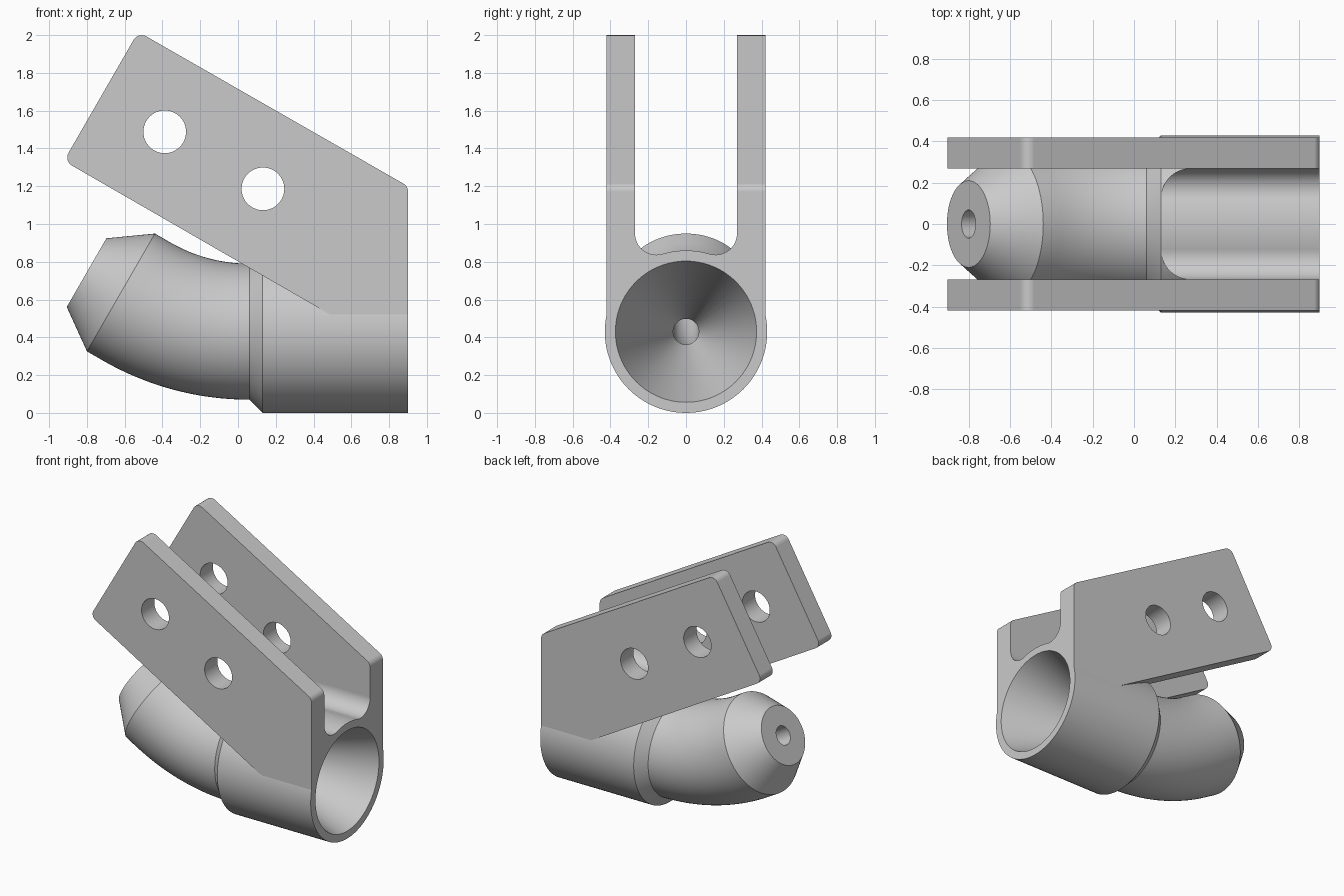
import bpy, bmesh, math
from mathutils import Vector

cube = bpy.data.objects.get("Cube")
if cube:
    bpy.data.objects.remove(cube)

GREY = (0.59, 0.59, 0.59, 1)
grey = bpy.data.materials.new("plain grey")
grey.use_nodes = True
grey.diffuse_color = GREY
grey.node_tree.nodes["Principled BSDF"].inputs["Base Color"].default_value = GREY

SEG = 96
R = 0.43            # sleeve radius, also its axis height
INNER, OUTER = 0.27, 0.42   # plate faces


def finish(name, bm):
    bmesh.ops.recalc_face_normals(bm, faces=bm.faces)
    mesh = bpy.data.meshes.new(name)
    bm.to_mesh(mesh)
    bm.free()
    mesh.materials.append(grey)
    obj = bpy.data.objects.new(name, mesh)
    bpy.context.collection.objects.link(obj)
    return obj


def prism(name, outline, place, lo, hi):
    """Extrude a 2D outline between two depths; place maps (a, b, depth) to a point."""
    bm = bmesh.new()
    face = bm.faces.new([bm.verts.new(place(a, b, lo)) for a, b in outline])
    out = bmesh.ops.extrude_face_region(bm, geom=[face])
    shift = Vector(place(0, 0, hi)) - Vector(place(0, 0, lo))
    bmesh.ops.translate(bm, vec=shift, verts=[v for v in out["geom"] if isinstance(v, bmesh.types.BMVert)])
    return finish(name, bm)


def loft(name, stations):
    """Round rings along a path in the xz plane: (x, z, tilt, radius)."""
    bm = bmesh.new()
    rings = []
    for x, z, tilt, r in stations:
        up = Vector((math.sin(tilt), 0, math.cos(tilt)))
        ring = []
        for i in range(SEG):
            t = math.tau * i / SEG
            ring.append(bm.verts.new(Vector((x, 0, z)) + r * (math.cos(t) * up + math.sin(t) * Vector((0, 1, 0)))))
        rings.append(ring)
    for a, b in zip(rings, rings[1:]):
        for i in range(SEG):
            j = (i + 1) % SEG
            bm.faces.new((a[i], a[j], b[j], b[i]))
    bm.faces.new(rings[0])
    bm.faces.new(rings[-1])
    return finish(name, bm)


def arc(cx, cy, r, start, end, steps=20):
    angles = [math.radians(start + (end - start) * i / steps) for i in range(steps + 1)]
    return [(cx + r * math.cos(a), cy + r * math.sin(a)) for a in angles]


def rounded(points, radius):
    """Round every outline corner that has a True flag; points run anticlockwise."""
    result = []
    for i, (x, z, soft) in enumerate(points):
        p = Vector((x, z))
        if not soft:
            result.append((x, z))
            continue
        a = (p - Vector(points[i - 1][:2])).normalized()
        b = (Vector(points[(i + 1) % len(points)][:2]) - p).normalized()
        turn = math.atan2(a.x * b.y - a.y * b.x, a.dot(b))
        centre = p + (b - a).normalized() * radius / math.cos(turn / 2)
        start = math.degrees(math.atan2(-a.x, a.y))
        result += arc(centre.x, centre.y, radius, start, start + math.degrees(turn), 14) if a.y == 0 and a.x == 0 \
            else arc(centre.x, centre.y, radius, math.degrees(math.atan2(-a.x, a.y)),
                     math.degrees(math.atan2(-a.x, a.y)) + math.degrees(turn), 14)
    return result


def boolean(target, tool, operation):
    mod = target.modifiers.new(operation, "BOOLEAN")
    mod.operation, mod.solver, mod.object = operation, "EXACT", tool
    graph = bpy.context.evaluated_depsgraph_get()
    mesh = bpy.data.meshes.new_from_object(target.evaluated_get(graph))
    target.modifiers.clear()
    target.data = mesh
    bpy.data.objects.remove(tool)


# Elbow path: bend by 30 degrees, then a short straight run
BEND, TILT, BEND_X = 1.195, math.radians(30), 0.06


def elbow(radius):
    path = []
    for i in range(25):
        t = TILT * i / 24
        path.append((BEND_X - BEND * math.sin(t), R + BEND * (1 - math.cos(t)), t, radius))
    return path


def ahead(station, distance, radius):
    x, z, t, _ = station
    return (x - distance * math.cos(t), z + distance * math.sin(t), t, radius)


# Sleeve, chamfer, elbow and tapered tip
outer = elbow(0.36)
end = outer[-1]
bracket = loft("bracket", [(0.9, R, 0, R), (0.13, R, 0, R)] + outer
               + [ahead(end, 0.095, 0.36), ahead(end, 0.305, 0.21)])

# Side plates
plate = rounded([(-0.922, 1.334, True), (0.645, 0.43, False), (0.9, 0.43, False),
                 (0.9, 1.2, True), (-0.528, 2.0175, True)], 0.05)
for lo in (INNER, -OUTER):
    side = prism("side_plate", plate, lambda a, b, d: (a, d, b), lo, lo + OUTER - INNER)
    boolean(bracket, side, "UNION")

# Saddle between the plates, with its hollow
fillet = 0.113
mid = INNER - fillet
low = math.degrees(math.atan2(R - 0.95, -mid))
foot = mid * R / (R + fillet)
corner = INNER - foot
plan = [(0.9, 0.3), (0.13 + corner, 0.3)] + arc(0.13 + corner, foot, corner, 90, 180)
plan += [(x, -y) for x, y in reversed(plan)]
saddle = prism("saddle", plan, lambda a, b, d: (a, b, d), 0.6, 0.95)
trough_outline = [(INNER, 1.1)] + arc(mid, 0.95, fillet, 0, low)
trough_outline += [(-y, z) for y, z in reversed(trough_outline)]
trough = prism("trough_cutter", trough_outline, lambda a, b, d: (d, a, b), 0, 1)
boolean(saddle, trough, "DIFFERENCE")
boolean(bracket, saddle, "UNION")

# Funnel and narrow bore
inner = elbow(0.068)
bore = loft("bore_cutter", [(0.95, R, 0, 0.392)] + inner + [ahead(inner[-1], 0.4, 0.068)])
boolean(bracket, bore, "DIFFERENCE")

# Bolt holes through both plates
for x, z in ((-0.388, 1.488), (0.132, 1.186)):
    hole = prism("hole_cutter", arc(x, z, 0.113, 0, 354, 59), lambda a, b, d: (a, d, b), -0.6, 0.6)
    boolean(bracket, hole, "DIFFERENCE")

# Smooth curved faces, crisp edges
bpy.ops.object.select_all(action="DESELECT")
bracket.select_set(True)
bpy.context.view_layer.objects.active = bracket
bpy.ops.object.shade_smooth_by_angle(angle=math.radians(10))
weighted = bracket.modifiers.new("weighted normals", "WEIGHTED_NORMAL")
weighted.keep_sharp = True
